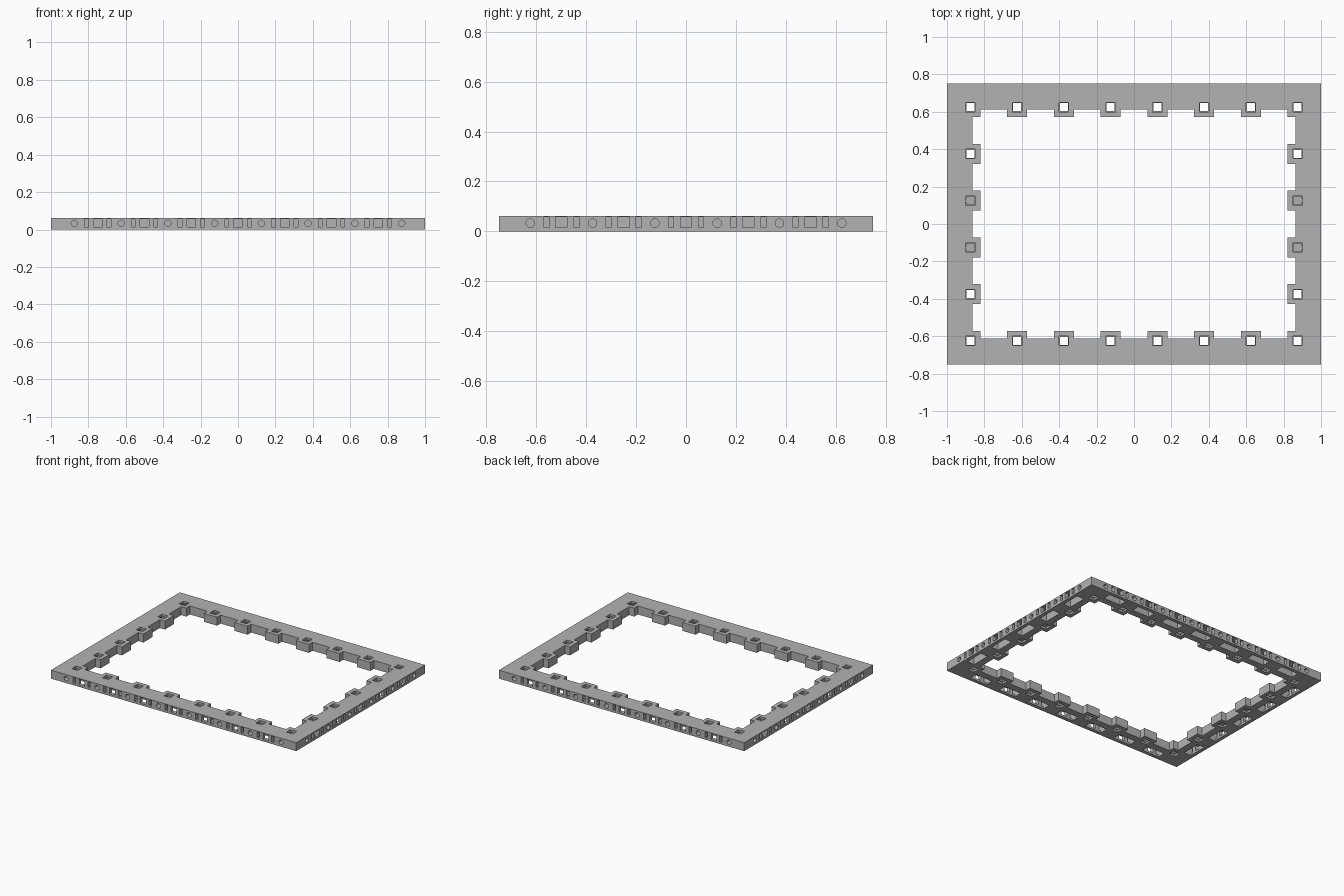
import bpy
import bmesh
from mathutils import Matrix, Vector

if "Cube" in bpy.data.objects:
    bpy.data.objects.remove(bpy.data.objects["Cube"])

HX, HY, H = 1.0, 0.75, 0.0625      # half length, half width, height
PITCH, RAIL = 0.25, 0.137
INSET = PITCH / 2                  # socket distance from the outer edge

grey = bpy.data.materials.new("stone grey")
grey.use_nodes = True
colour = (0.45, 0.45, 0.45, 1)
grey.diffuse_color = colour
grey.node_tree.nodes["Principled BSDF"].inputs["Base Color"].default_value = colour


def box(bm, centre, size, turn=None):
    """Add a box, optionally carried by a placement matrix."""
    m = Matrix.Translation(centre) @ Matrix.Diagonal(Vector((*size, 1)))
    bmesh.ops.create_cube(bm, size=1, matrix=(turn or Matrix()) @ m)


def finish(name, bm):
    mesh = bpy.data.meshes.new(name)
    bm.to_mesh(mesh)
    bm.free()
    obj = bpy.data.objects.new(name, mesh)
    bpy.context.collection.objects.link(obj)
    mesh.materials.append(grey)
    return obj


def combine(target, name, bm, operation):
    """Apply a boolean and discard its helper."""
    helper = finish(name, bm)
    helper.hide_render = True
    mod = target.modifiers.new(name, "BOOLEAN")
    mod.object, mod.operation, mod.solver = helper, operation, "EXACT"
    bpy.context.view_layer.objects.active = target
    bpy.ops.object.modifier_apply(modifier=mod.name)
    bpy.data.objects.remove(helper)


# Each edge has its own placement: local x runs along it, local y points inward
edges = []
for quarter in range(4):
    half, reach = (HX, HY) if quarter % 2 == 0 else (HY, HX)
    turn = Matrix.Rotation(quarter * 1.5707963268, 4, "Z") @ Matrix.Translation((0, -reach, 0))
    edges.append((turn, int(half * 2 / PITCH)))

# Socket positions around the ring
xs = [(i - 3.5) * PITCH for i in range(8)]
ys = [(i - 2.5) * PITCH for i in range(6)]
sockets = [(x, y) for x in xs for y in ys
           if abs(x) > HX - PITCH or abs(y) > HY - PITCH]

# Rectangular frame
bm = bmesh.new()
box(bm, (0, 0, H / 2), (2 * HX, 2 * HY, H))
frame = finish("tile_frame", bm)
bm = bmesh.new()
box(bm, (0, 0, H / 2), (2 * (HX - RAIL), 2 * (HY - RAIL), 1))
combine(frame, "centre_opening", bm, "DIFFERENCE")

# Lugs around the sockets
bm = bmesh.new()
for x, y in sockets:
    box(bm, (x, y, H / 2), (0.107, 0.107, H))
combine(frame, "socket_lugs", bm, "UNION")

# Clip chambers, open underneath
bm = bmesh.new()
for turn, count in edges:
    for i in range(1, count):
        box(bm, ((i - count / 2) * PITCH, 0.056, 0.024), (0.14, 0.058, 0.068), turn)
combine(frame, "clip_chambers", bm, "DIFFERENCE")

# Clip windows in the outer walls
bm = bmesh.new()
for turn, count in edges:
    for i in range(1, count):
        x = (i - count / 2) * PITCH
        for dx, width in ((-0.06, 0.02), (0, 0.046), (0.06, 0.02)):
            box(bm, (x + dx, 0.01, 0.036), (width, 0.06, 0.043), turn)
combine(frame, "clip_windows", bm, "DIFFERENCE")

# Square sockets right through, with a wider rim on both faces
bm = bmesh.new()
for x, y in sockets:
    box(bm, (x, y, H / 2), (0.042, 0.042, 0.2))
combine(frame, "sockets", bm, "DIFFERENCE")
bm = bmesh.new()
for x, y in sockets:
    for z in (0, H):
        box(bm, (x, y, z), (0.05, 0.05, 0.03))
combine(frame, "socket_rims", bm, "DIFFERENCE")

# Round pin holes from the outer walls to the sockets
bm = bmesh.new()
for turn, count in edges:
    for i in range(count):
        place = Matrix.Translation(((i + 0.5 - count / 2) * PITCH, 0.04, 0.033))
        bmesh.ops.create_cone(bm, cap_ends=True, segments=20, radius1=0.017,
                              radius2=0.017, depth=0.14,
                              matrix=turn @ place @ Matrix.Rotation(1.5707963268, 4, "X"))
combine(frame, "pin_holes", bm, "DIFFERENCE")

for poly in frame.data.polygons:
    poly.material_index = 0
    poly.use_smooth = False
